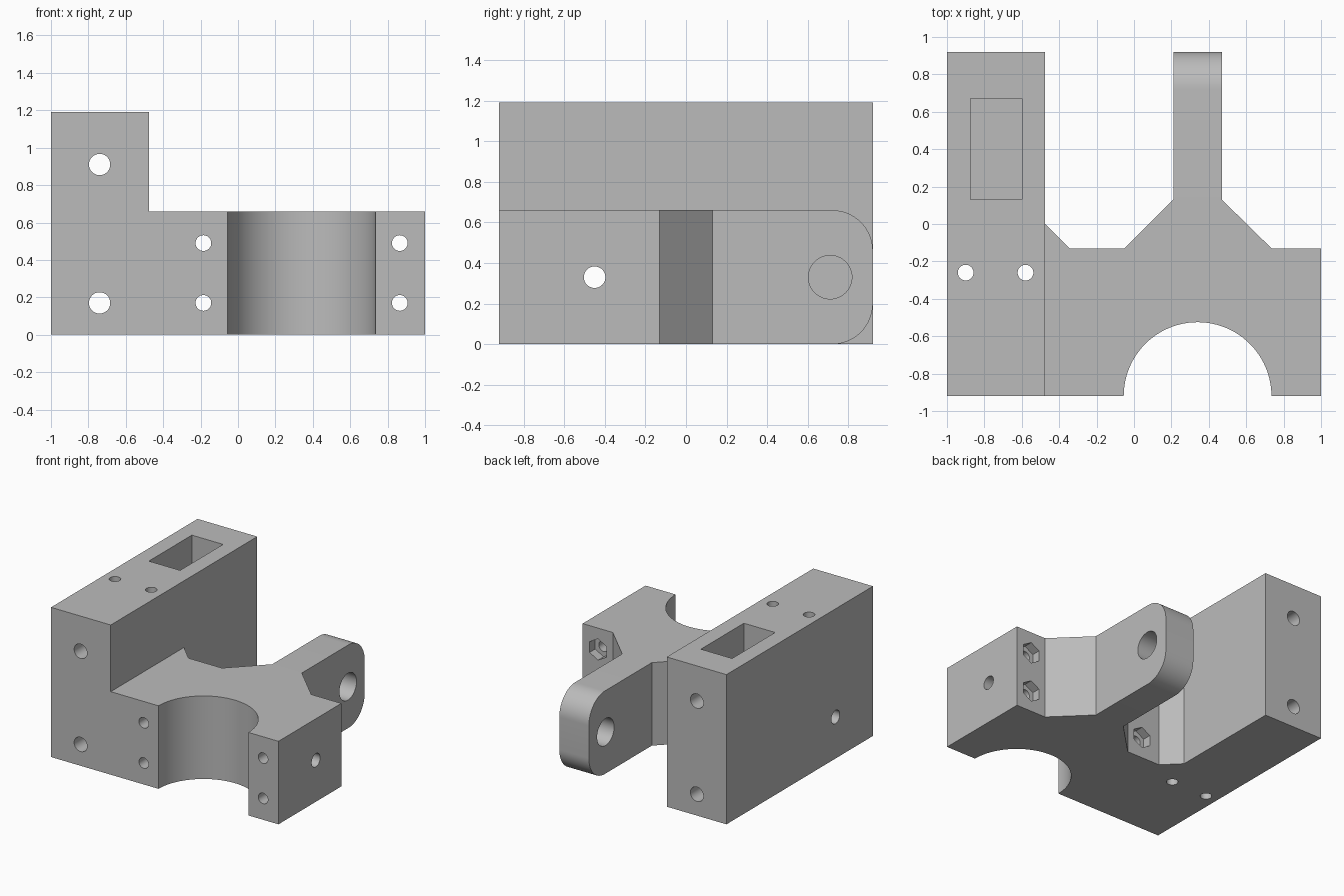
import bpy, bmesh, math
from mathutils import Matrix, Vector

cube = bpy.data.objects.get("Cube")
if cube:
    bpy.data.objects.remove(cube, do_unlink=True)

grey = bpy.data.materials.new("plain grey")
grey.use_nodes = True
colour = (0.5, 0.5, 0.5, 1)
grey.diffuse_color = colour
grey.node_tree.nodes["Principled BSDF"].inputs["Base Color"].default_value = colour

HEIGHT, TOP, FRONT, BACK = 0.66, 1.19, -0.92, 0.92


def add_object(name, bm):
    bmesh.ops.recalc_face_normals(bm, faces=bm.faces)
    mesh = bpy.data.meshes.new(name)
    bm.to_mesh(mesh)
    bm.free()
    mesh.materials.append(grey)
    obj = bpy.data.objects.new(name, mesh)
    bpy.context.collection.objects.link(obj)
    return obj


def prism(name, points, z0, z1):
    bm = bmesh.new()
    face = bm.faces.new([bm.verts.new((x, y, z0)) for x, y in points])
    ext = bmesh.ops.extrude_face_region(bm, geom=[face])
    top = [v for v in ext["geom"] if isinstance(v, bmesh.types.BMVert)]
    bmesh.ops.translate(bm, verts=top, vec=(0, 0, z1 - z0))
    return add_object(name, bm)


def box(name, low, high):
    corners = [(low[0], low[1]), (high[0], low[1]), (high[0], high[1]), (low[0], high[1])]
    return prism(name, corners, low[2], high[2])


def rod(name, centre, axis, radius, length, sides=48, spin=0):
    bm = bmesh.new()
    turn = {"x": Matrix.Rotation(math.pi / 2, 4, "Y"),
            "y": Matrix.Rotation(math.pi / 2, 4, "X"), "z": Matrix()}[axis]
    bmesh.ops.create_cone(bm, cap_ends=True, segments=sides, radius1=radius,
                          radius2=radius, depth=length,
                          matrix=Matrix.Translation(Vector(centre)) @ turn @ Matrix.Rotation(spin, 4, "Z"))
    return add_object(name, bm)


def combine(target, other, operation):
    mod = target.modifiers.new(operation, "BOOLEAN")
    mod.operation, mod.solver, mod.object = operation, "EXACT", other
    bpy.context.view_layer.objects.active = target
    bpy.ops.object.modifier_apply(modifier=mod.name)
    bpy.data.objects.remove(other, do_unlink=True)


# Clamp body outline with half-round saddle, flared neck and rear arm
arc = [(0.34 - 0.395 * math.cos(a), FRONT + 0.395 * math.sin(a))
       for a in (math.pi * i / 48 for i in range(49))]
outline = [(-0.7, FRONT)] + arc + [
    (1, FRONT), (1, -0.13), (0.735, -0.13), (0.47, 0.13), (0.47, BACK),
    (0.21, BACK), (0.21, 0.13), (-0.05, -0.13), (-0.345, -0.13), (-0.475, 0), (-0.7, 0)]
bracket = prism("clamp_bracket", outline, 0, HEIGHT)

# Rounded arm end
bm = bmesh.new()
bm.from_mesh(bracket.data)
ends = [e for e in bm.edges if all(v.co.y > BACK - 0.01 for v in e.verts)
        and abs(e.verts[0].co.z - e.verts[1].co.z) < 0.01]
bmesh.ops.bevel(bm, geom=ends, offset=0.2, segments=16, profile=0.5, affect="EDGES")
bm.to_mesh(bracket.data)
bm.free()

# Tall side block
combine(bracket, box("side_block", (-1, FRONT, 0), (-0.475, BACK, TOP)), "UNION")

# Rectangular pocket in the block top
combine(bracket, box("pocket", (-0.875, 0.13, HEIGHT), (-0.6, 0.67, TOP + 0.2)), "DIFFERENCE")

# Long bolt holes, front to back through the block
for z in (0.17, 0.91):
    combine(bracket, rod("block_hole", (-0.74, 0, z), "y", 0.057, 3), "DIFFERENCE")

# Clamp bolt holes with hexagonal nut pockets behind
for x in (-0.185, 0.865):
    for z in (0.17, 0.49):
        combine(bracket, rod("bolt_hole", (x, -0.5, z), "y", 0.042, 1.2), "DIFFERENCE")
        combine(bracket, rod("nut_pocket", (x, -0.13, z), "y", 0.085, 0.14, 6), "DIFFERENCE")

# Vertical holes in the block
for x in (-0.9, -0.58):
    combine(bracket, rod("vertical_hole", (x, -0.26, 0.6), "z", 0.042, 2), "DIFFERENCE")

# Cross hole and arm pivot hole
combine(bracket, rod("cross_hole", (0, -0.45, 0.33), "x", 0.053, 3), "DIFFERENCE")
combine(bracket, rod("pivot_hole", (0.34, 0.71, 0.33), "x", 0.107, 0.6), "DIFFERENCE")

bpy.ops.object.select_all(action="DESELECT")
bracket.select_set(True)
bpy.context.view_layer.objects.active = bracket
bpy.ops.object.shade_smooth_by_angle(angle=math.radians(25))
